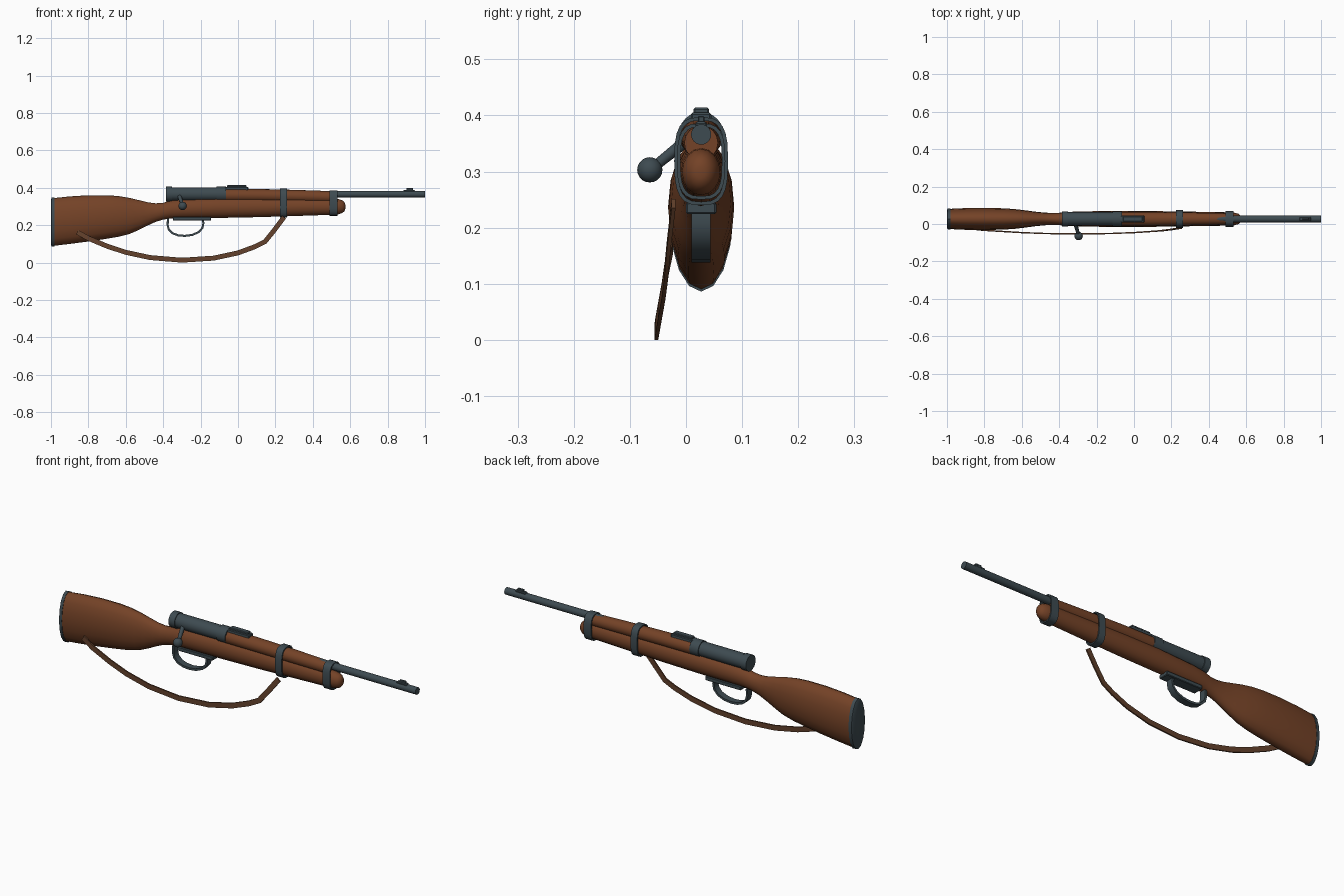
import bpy, bmesh, math
from mathutils import Vector, Matrix

if "Cube" in bpy.data.objects:
    bpy.data.objects.remove(bpy.data.objects["Cube"])

YC = 0.027   # the rifle's long axis sits slightly off y = 0
ZB = 0.366   # barrel axis height


def material(name, rgb):
    m = bpy.data.materials.new(name)
    m.diffuse_color = (*rgb, 1)
    m.use_nodes = True
    m.node_tree.nodes["Principled BSDF"].inputs["Base Color"].default_value = m.diffuse_color
    return m


WOOD = material("walnut wood", (0.175, 0.055, 0.020))
METAL = material("blued steel", (0.048, 0.070, 0.082))
LEATHER = material("sling leather", (0.125, 0.053, 0.025))


def finish(name, bm, mat, smooth=True, angle=35):
    bmesh.ops.recalc_face_normals(bm, faces=bm.faces)
    me = bpy.data.meshes.new(name)
    bm.to_mesh(me)
    bm.free()
    me.materials.append(mat)
    ob = bpy.data.objects.new(name, me)
    bpy.context.collection.objects.link(ob)
    if smooth:
        bpy.ops.object.select_all(action='DESELECT')
        ob.select_set(True)
        bpy.context.view_layer.objects.active = ob
        bpy.ops.object.shade_smooth_by_angle(angle=math.radians(angle))
    return ob


def section(bm, x, top, bot, hw, n=16, power=2.0):
    """Ring of verts: superellipse in the yz plane."""
    ring = []
    for i in range(n):
        a = 2 * math.pi * i / n
        c, s = math.cos(a), math.sin(a)
        y = math.copysign(abs(c) ** (2 / power), c) * hw
        z = math.copysign(abs(s) ** (2 / power), s) * (top - bot) / 2
        ring.append(bm.verts.new((x, YC + y, (top + bot) / 2 + z)))
    return ring


def bridge(bm, a, b):
    for i in range(len(a)):
        j = (i + 1) % len(a)
        bm.faces.new((a[i], a[j], b[j], b[i]))


def loft(name, rows, mat, n=16, power=2.0, angle=50):
    bm = bmesh.new()
    rings = [section(bm, *r, n=n, power=power) for r in rows]
    for a, b in zip(rings, rings[1:]):
        bridge(bm, a, b)
    bm.faces.new(rings[0])
    bm.faces.new(rings[-1])
    return finish(name, bm, mat, True, angle)


def rod(name, p, q, r, mat, n=20, r2=None):
    p, q = Vector(p), Vector(q)
    d = q - p
    bm = bmesh.new()
    m = Matrix.Translation((p + q) / 2) @ d.to_track_quat('Z', 'Y').to_matrix().to_4x4()
    bmesh.ops.create_cone(bm, cap_ends=True, segments=n, radius1=r,
                          radius2=r if r2 is None else r2, depth=d.length, matrix=m)
    return finish(name, bm, mat)


def block(name, x0, x1, hw, z0, z1, mat, bevel=0.003):
    bm = bmesh.new()
    m = Matrix.Translation(((x0 + x1) / 2, YC, (z0 + z1) / 2)) @ Matrix.Diagonal(
        (x1 - x0, 2 * hw, z1 - z0, 1))
    bmesh.ops.create_cube(bm, size=1, matrix=m)
    bmesh.ops.bevel(bm, geom=bm.edges[:], offset=bevel, segments=1, affect='EDGES')
    return finish(name, bm, mat, False)


def strip(name, pts, thick, width, mat):
    """Strap along pts: 'thick' lies in the xz plane, 'width' along y."""
    bm = bmesh.new()
    rings = []
    for i, p in enumerate(pts):
        t = Vector(pts[min(i + 1, len(pts) - 1)]) - Vector(pts[max(i - 1, 0)])
        nrm = Vector((-t.z, 0, t.x)).normalized() * thick / 2
        side = Vector((0, width / 2, 0))
        p = Vector(p)
        rings.append([bm.verts.new(p + v) for v in
                      (nrm + side, nrm - side, -nrm - side, -nrm + side)])
    for a, b in zip(rings, rings[1:]):
        bridge(bm, a, b)
    bm.faces.new(rings[0])
    bm.faces.new(rings[-1])
    return finish(name, bm, mat, True, 40)


def band(name, x0, x1, top, bot, hw, wall=0.006):
    """Hollow barrel band."""
    bm = bmesh.new()
    o = [section(bm, x, top, bot, hw, 24, 3.0) for x in (x0, x1)]
    i = [section(bm, x, top - wall, bot + wall, hw - wall, 24, 3.0) for x in (x0, x1)]
    bridge(bm, o[0], o[1])
    bridge(bm, i[0], i[1])
    bridge(bm, o[0], i[0])
    bridge(bm, o[1], i[1])
    return finish(name, bm, METAL)


# Stock: butt, wrist and forestock in one loft (x, top, bottom, half width)
loft("stock", [
    (-0.985, 0.345, 0.090, 0.054), (-0.90, 0.354, 0.100, 0.058),
    (-0.80, 0.360, 0.113, 0.059), (-0.70, 0.360, 0.128, 0.057),
    (-0.64, 0.356, 0.138, 0.053), (-0.58, 0.346, 0.153, 0.046),
    (-0.53, 0.334, 0.175, 0.039), (-0.48, 0.322, 0.200, 0.034),
    (-0.44, 0.317, 0.218, 0.032), (-0.40, 0.320, 0.230, 0.033),
    (-0.36, 0.332, 0.236, 0.037), (-0.30, 0.340, 0.237, 0.040),
    (-0.10, 0.350, 0.239, 0.043), (0.10, 0.350, 0.243, 0.042),
    (0.30, 0.347, 0.249, 0.039), (0.48, 0.343, 0.255, 0.036),
    (0.535, 0.340, 0.258, 0.034), (0.558, 0.333, 0.265, 0.028),
    (0.570, 0.322, 0.276, 0.018), (0.574, 0.310, 0.288, 0.008)], WOOD)

# Butt plate
loft("butt_plate", [(-1.0, 0.338, 0.096, 0.049), (-0.996, 0.347, 0.087, 0.055),
                    (-0.980, 0.348, 0.086, 0.056)], METAL)

# Upper handguard around the barrel
loft("handguard", [(-0.07, 0.396, 0.325, 0.037), (0.10, 0.394, 0.325, 0.037),
                   (0.30, 0.389, 0.322, 0.034), (0.51, 0.382, 0.320, 0.030)], WOOD)

# Barrel, receiver and end rings
rod("barrel", (-0.1, YC, ZB), (1.0, YC, ZB), 0.018, METAL, 24)
rod("receiver", (-0.375, YC, ZB), (-0.07, YC, ZB), 0.036, METAL, 24)
for nm, x0, x1 in (("receiver_rear_ring", -0.386, -0.352),
                   ("receiver_front_ring", -0.115, -0.065)):
    rod(nm, (x0, YC, ZB), (x1, YC, ZB), 0.040, METAL, 24)

# Bolt handle and knob
rod("bolt_handle", (-0.315, YC - 0.02, 0.36), (-0.296, -0.06, 0.306), 0.011, METAL, 12, 0.009)
bm = bmesh.new()
bmesh.ops.create_uvsphere(bm, u_segments=16, v_segments=10, radius=0.0225,
                          matrix=Matrix.Translation((-0.296, -0.0645, 0.303)))
finish("bolt_knob", bm, METAL)

# Sights
block("rear_sight_base", -0.07, 0.055, 0.018, 0.385, 0.405, METAL)
block("rear_sight_leaf", -0.06, 0.045, 0.014, 0.400, 0.414, METAL)
block("front_sight_base", 0.885, 0.945, 0.010, 0.372, 0.389, METAL)
block("front_sight_blade", 0.900, 0.935, 0.006, 0.380, 0.399, METAL, 0.002)

# Barrel bands
band("rear_band", 0.225, 0.262, 0.397, 0.240, 0.048)
band("front_band", 0.490, 0.532, 0.386, 0.250, 0.043)

# Trigger plate and guard
block("trigger_plate", -0.348, -0.145, 0.027, 0.224, 0.245, METAL)
guard = [(-0.375, 0.236), (-0.376, 0.200), (-0.370, 0.177), (-0.350, 0.157),
         (-0.320, 0.146), (-0.285, 0.143), (-0.245, 0.148), (-0.210, 0.163),
         (-0.190, 0.186), (-0.185, 0.210), (-0.188, 0.230)]
strip("trigger_guard", [(x, YC, z) for x, z in guard], 0.011, 0.034, METAL)

# Sling hanging on the near side
sling = [(-0.86, -0.027, 0.163), (-0.80, -0.034, 0.130), (-0.70, -0.040, 0.088),
         (-0.60, -0.046, 0.055), (-0.47, -0.051, 0.027), (-0.30, -0.053, 0.013),
         (-0.13, -0.051, 0.024), (0.00, -0.046, 0.052), (0.09, -0.040, 0.085),
         (0.145, -0.036, 0.113), (0.195, -0.030, 0.175), (0.246, -0.022, 0.243)]
strip("sling", sling, 0.026, 0.007, LEATHER)
